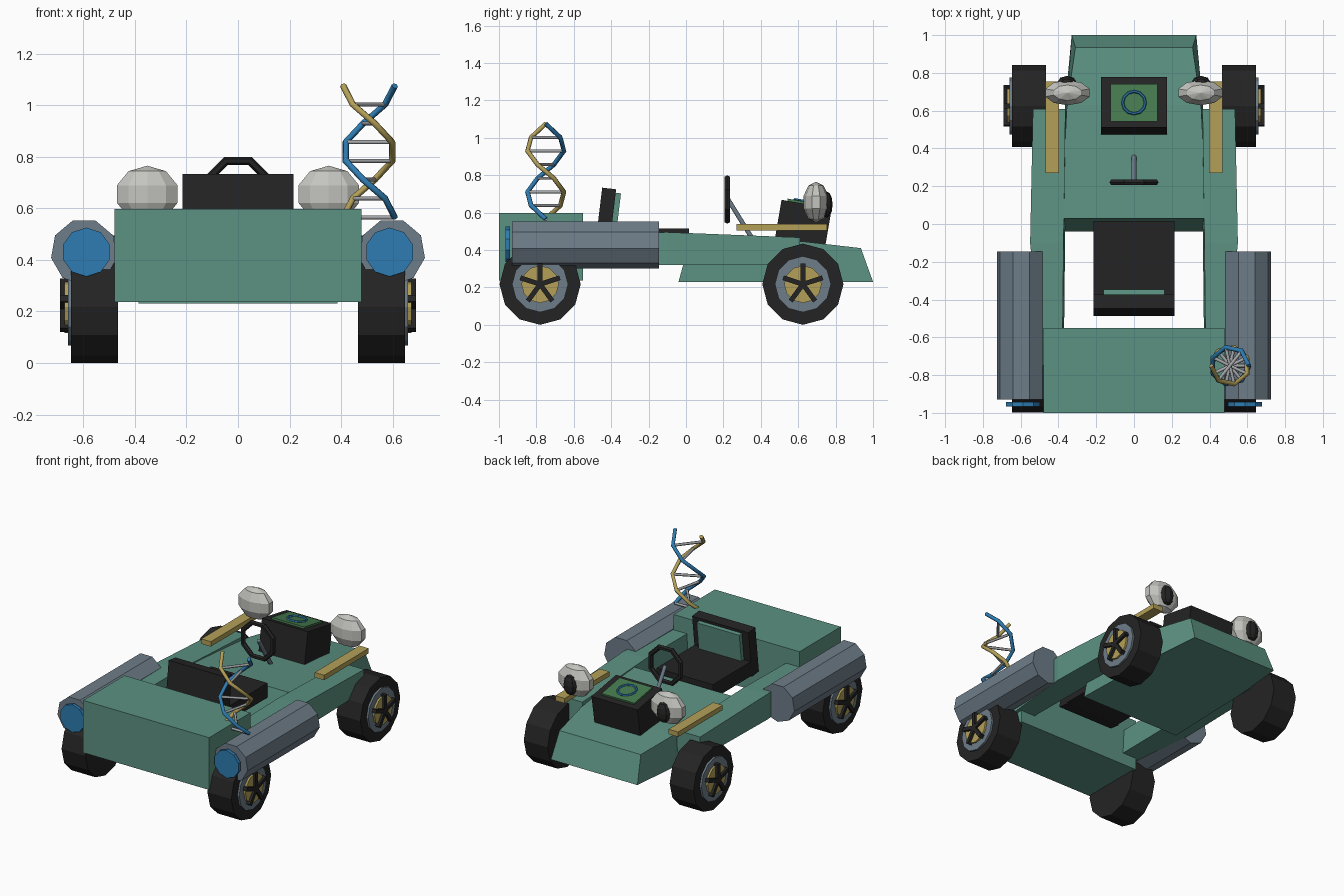
import bpy, bmesh, math
from mathutils import Matrix, Vector

if "Cube" in bpy.data.objects:
    bpy.data.objects.remove(bpy.data.objects["Cube"])


def material(name, r, g, b):
    m = bpy.data.materials.new(name)
    m.diffuse_color = tuple((c / 255 / 12.92 if c < 11 else ((c / 255 + 0.055) / 1.055) ** 2.4) for c in (r, g, b)) + (1,)
    m.use_nodes = True
    m.node_tree.nodes["Principled BSDF"].inputs["Base Color"].default_value = m.diffuse_color
    return m


GREEN = material("body green", 92, 146, 130)
BLACK = material("black", 36, 36, 36)
SLATE = material("slate grey", 110, 125, 137)
GOLD = material("gold", 180, 160, 88)
BLUE = material("blue", 46, 124, 178)
WHITE = material("pale grey", 196, 196, 191)
STEEL = material("steel", 165, 167, 170)
SCREEN = material("screen green", 70, 122, 78)


def finish(name, bm, mat):
    bmesh.ops.recalc_face_normals(bm, faces=bm.faces)
    me = bpy.data.meshes.new(name)
    bm.to_mesh(me)
    bm.free()
    me.materials.append(mat)
    ob = bpy.data.objects.new(name, me)
    bpy.context.collection.objects.link(ob)
    return ob


def loft(name, rings, mat):
    """Skin equal-length point rings and cap both ends."""
    bm = bmesh.new()
    vs = [[bm.verts.new(p) for p in r] for r in rings]
    n = len(vs[0])
    for a, b in zip(vs, vs[1:]):
        for i in range(n):
            bm.faces.new((a[i], a[(i + 1) % n], b[(i + 1) % n], b[i]))
    bm.faces.new(vs[0])
    bm.faces.new(vs[-1])
    return finish(name, bm, mat)


def ring(axis, c, r, n, start):
    pts = []
    for i in range(n):
        a = math.radians(start) + 2 * math.pi * i / n
        u, w = r * math.cos(a), r * math.sin(a)
        pts.append((c[0], c[1] + u, c[2] + w) if axis == "X" else (c[0] + u, c[1], c[2] + w))
    return pts


def box(name, centre, size, mat, tilt=0):
    bm = bmesh.new()
    bmesh.ops.create_cube(bm, size=1, matrix=Matrix.Translation(centre) @ Matrix.Rotation(tilt, 4, "X")
                          @ Matrix.Diagonal((*size, 1)))
    return finish(name, bm, mat)


def ball(name, centre, radii, seg, rings, mat):
    bm = bmesh.new()
    bmesh.ops.create_uvsphere(bm, u_segments=seg, v_segments=rings, radius=1,
                              matrix=Matrix.Translation(centre) @ Matrix.Diagonal((*radii, 1)))
    return finish(name, bm, mat)


def rods(name, paths, r, mat):
    cu = bpy.data.curves.new(name, "CURVE")
    cu.dimensions = "3D"
    cu.bevel_depth, cu.bevel_resolution, cu.use_fill_caps = r, 1, True
    for path in paths:
        sp = cu.splines.new("POLY")
        sp.points.add(len(path) - 1)
        for p, co in zip(sp.points, path):
            p.co = (*co, 1)
    cu.materials.append(mat)
    ob = bpy.data.objects.new(name, cu)
    bpy.context.collection.objects.link(ob)


def torus(name, loc, rot, major, minor, n, k, mat):
    bpy.ops.mesh.primitive_torus_add(location=loc, rotation=rot, major_radius=major, minor_radius=minor,
                                     major_segments=n, minor_segments=k)
    ob = bpy.context.object
    ob.name = name
    ob.data.materials.append(mat)


# Body: engine box and wedge-shaped nose
box("engine_box", (0, -0.775, 0.417), (0.96, 0.45, 0.36), GREEN)


def section(xb, yb, xt, yt, zt):
    return [(-xb, yb, 0.23), (xb, yb, 0.23), (xt, yt, zt), (-xt, yt, zt)]


loft("nose", [section(0.385, -0.04, 0.385, 0.03, 0.485), section(0.365, 0.63, 0.355, 0.63, 0.445),
              section(0.33, 1.0, 0.31, 0.935, 0.41)], GREEN)

for s, side in ((-1, "left"), (1, "right")):
    # Side rail
    loft(side + "_rail", [[(s * i, y, 0.32), (s * o, y, 0.32), (s * o, y, z), (s * (i + 0.008), y, z)]
                          for i, o, y, z in ((0.372, 0.485, -0.75, 0.49), (0.365, 0.55, -0.1, 0.495),
                                             (0.355, 0.535, 0.61, 0.467))], GREEN)
    # Thruster and its glowing outlet
    loft(side + "_thruster", [ring("Y", (s * 0.597, y, 0.43), 0.13, 9, -90) for y in (-0.93, -0.145)], SLATE)
    loft(side + "_outlet", [ring("Y", (s * 0.588, y, 0.43), 0.095, 10, 18) for y in (-0.965, -0.942)], BLUE)
    # Lamp arm, lamp globe and pupil
    box(side + "_lamp_arm", (s * 0.432, 0.512, 0.522), (0.072, 0.485, 0.034), GOLD)
    ball(side + "_lamp", (s * 0.352, 0.695, 0.655), (0.13, 0.07, 0.11), 10, 5, WHITE)
    ball(side + "_pupil", (s * 0.355, 0.752, 0.643), (0.05, 0.032, 0.07), 8, 6, BLACK)
    # Wheels: tyre, rim, hub and five spokes
    for y, end in ((0.625, "front"), (-0.78, "rear")):
        tag = side + "_" + end
        for part, r, x0, x1, n, mat in (("_tyre", 0.217, 0.465, 0.647, 12, BLACK), ("_rim", 0.15, 0.6, 0.66, 12, SLATE),
                                        ("_hub", 0.1, 0.6, 0.673, 12, GOLD)):
            loft(tag + part, [ring("X", (s * x, y, 0.217), r, n, 90) for x in (x0, x1)], mat)
        bm = bmesh.new()
        for k in range(5):
            bmesh.ops.create_cube(bm, size=1, matrix=Matrix.Translation((s * 0.675, y, 0.217))
                                  @ Matrix.Rotation(k * math.tau / 5, 4, "X")
                                  @ Matrix.Translation((0, 0, 0.055)) @ Matrix.Diagonal((0.03, 0.026, 0.112, 1)))
        finish(tag + "_spokes", bm, BLACK)

# Seat
box("seat_cushion", (0, -0.215, 0.465), (0.43, 0.46, 0.1), BLACK)
box("seat_back", (0, -0.43, 0.57), (0.43, 0.075, 0.32), BLACK, -0.12)
box("seat_panel", (0, -0.374, 0.61), (0.325, 0.03, 0.19), GREEN, -0.12)

# Steering wheel and column
torus("steering_wheel", (0, 0.22, 0.67), (math.pi / 2, math.pi / 8, 0), 0.123, 0.017, 8, 6, BLACK)
rods("steering_column", [[(0, 0.225, 0.67), (0, 0.355, 0.46)]], 0.014, SLATE)

# Instrument box with screen and dial, tilted together
tilt = -0.17
frame = Matrix.Translation((0, 0.645, 0.645)) @ Matrix.Rotation(tilt, 4, "X")
box("instrument_box", frame @ Vector((0, 0, -0.13)), (0.35, 0.272, 0.26), BLACK, tilt)
box("screen", frame @ Vector((0, -0.005, 0.003)), (0.25, 0.2, 0.018), SCREEN, tilt)
torus("dial", frame @ Vector((0, -0.005, 0.014)), (tilt, 0, 0), 0.06, 0.008, 12, 6, BLUE)

# Twisted double-helix mast
def helix(k, phase):
    a = phase - math.tau * k / 7
    return (0.508 + 0.1 * math.cos(a), -0.75 + 0.1 * math.sin(a), 0.565 + 0.51 * k / 7)


rods("mast_strand_blue", [[helix(k, 0) for k in range(8)]], 0.013, BLUE)
rods("mast_strand_gold", [[helix(k, math.pi) for k in range(8)]], 0.013, GOLD)
rods("mast_rungs", [[helix(k, 0), helix(k, math.pi)] for k in range(7)], 0.009, STEEL)
